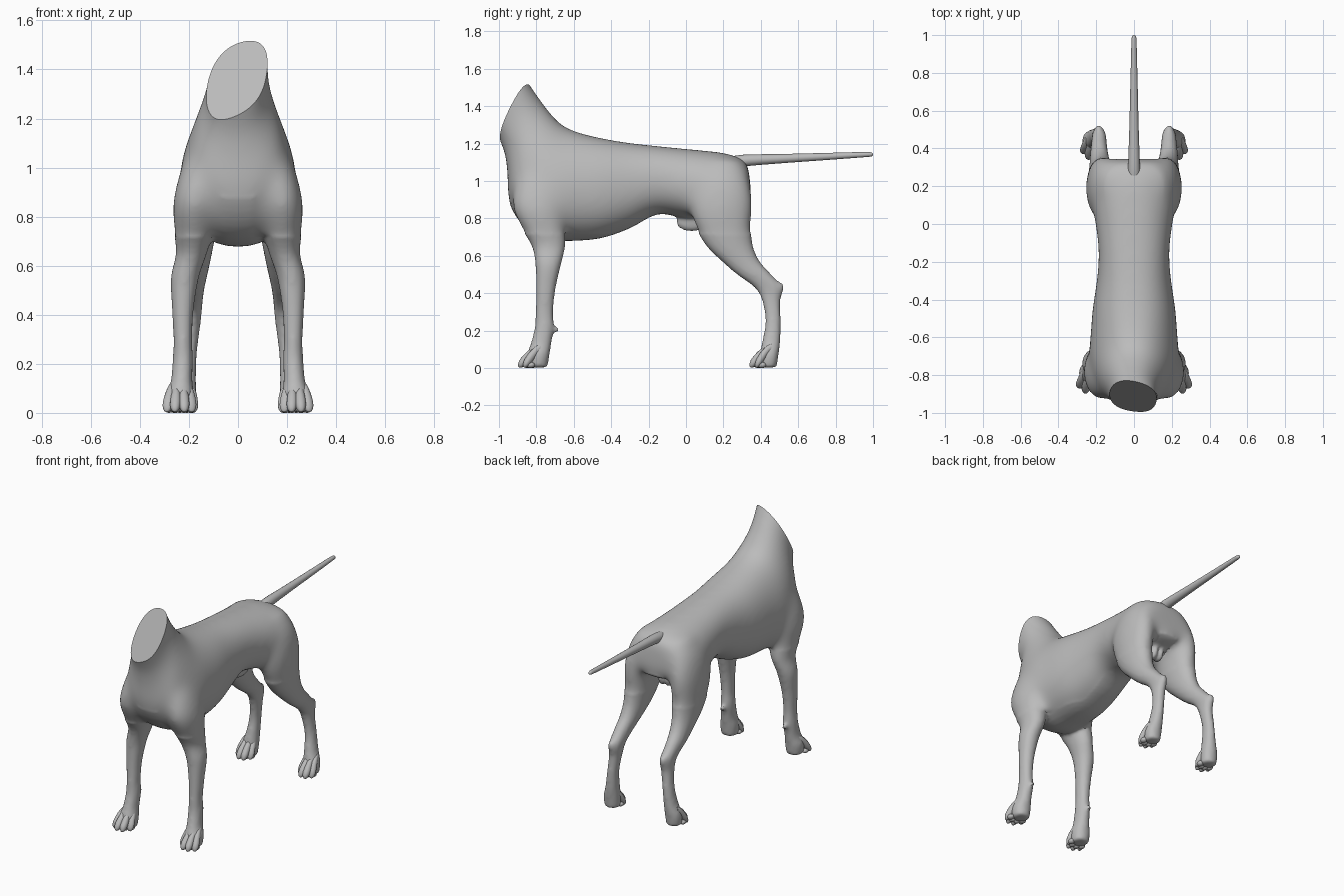
import bpy, bmesh, math
from mathutils import Vector, Matrix

cube = bpy.data.objects.get("Cube")
if cube:
    bpy.data.objects.remove(cube, do_unlink=True)

grey = bpy.data.materials.new("Warm Grey")
grey.use_nodes = True
grey.diffuse_color = (0.5, 0.5, 0.5, 1)
grey.node_tree.nodes["Principled BSDF"].inputs["Base Color"].default_value = (0.5, 0.5, 0.5, 1)


def smooth_rows(rows, steps=4):
    """Catmull-Rom interpolation between rows of section values."""
    out = []
    for i in range(len(rows) - 1):
        p = [rows[max(i - 1, 0)], rows[i], rows[i + 1], rows[min(i + 2, len(rows) - 1)]]
        for k in range(steps):
            t = k / steps
            out.append([0.5 * (2 * b + (c - a) * t + (2 * a - 5 * b + 4 * c - d) * t * t
                               + (3 * b - a - 3 * c + d) * t ** 3) for a, b, c, d in zip(*p)])
    return out + [list(rows[-1])]


def loft(bm, sections, n=24):
    """Skin sections given as (centre, side vector, up vector, squareness, top narrowing)."""
    rings = []
    for c, u, v, e, egg in sections:
        ring = []
        for i in range(n):
            a = 2 * math.pi * i / n
            ca, sa = math.cos(a), math.sin(a)
            ring.append(bm.verts.new(c + u * math.copysign(abs(ca) ** (2 / e), ca) * (1 - egg * sa)
                                     + v * math.copysign(abs(sa) ** (2 / e), sa)))
        rings.append(ring)
    for r, q in zip(rings, rings[1:]):
        for i in range(n):
            bm.faces.new((r[i], r[(i + 1) % n], q[(i + 1) % n], q[i]))
    bm.faces.new(rings[0][::-1])
    bm.faces.new(rings[-1])


def blob(bm, centre, size):
    bmesh.ops.create_uvsphere(bm, u_segments=20, v_segments=12, radius=1,
                              matrix=Matrix.Translation(centre) @ Matrix.Diagonal((*size, 1)))


def make_object(name, bm, angle=40):
    bmesh.ops.recalc_face_normals(bm, faces=bm.faces)
    me = bpy.data.meshes.new(name)
    bm.to_mesh(me)
    bm.free()
    me.materials.append(grey)
    ob = bpy.data.objects.new(name, me)
    bpy.context.collection.objects.link(ob)
    bpy.ops.object.select_all(action='DESELECT')
    ob.select_set(True)
    bpy.context.view_layer.objects.active = ob
    bpy.ops.object.shade_smooth_by_angle(angle=math.radians(angle))
    return ob


# Torso and neck: top y, top z, bottom y, bottom z, half width, sideways lean, squareness, top narrowing
TORSO = [
    (.335, 1.07, .35, .92, .12, 0, 2.3, 0), (.315, 1.11, .33, .865, .172, 0, 2.3, .05),
    (.22, 1.148, .22, .835, .212, 0, 2.2, .08), (.10, 1.163, .10, .81, .218, 0, 2.2, .08),
    (0, 1.173, 0, .80, .205, 0, 2.2, .05), (-.15, 1.188, -.15, .822, .188, 0, 2.2, 0),
    (-.30, 1.205, -.30, .747, .198, 0, 2.2, 0), (-.45, 1.23, -.45, .695, .22, 0, 2.2, .03),
    (-.58, 1.263, -.60, .68, .23, 0, 2.1, .08), (-.66, 1.30, -.74, .685, .235, 0, 2.1, .18),
    (-.72, 1.36, -.865, .755, .212, 0, 2.2, .24), (-.772, 1.43, -.945, .885, .172, 0, 2.2, .2),
    (-.815, 1.49, -.955, 1.03, .138, .005, 2.3, .1), (-.865, 1.562, -.968, 1.14, .122, .012, 2.6, 0),
    (-.925, 1.65, -1.015, 1.26, .12, .02, 2.9, 0), (-.99, 1.745, -1.08, 1.42, .118, .02, 2.9, 0)]

# Legs: z, x, y, half width, half depth
FRONT_LEG = [
    (1.15, .09, -.79, .06, .07), (1.05, .125, -.787, .085, .11), (.95, .156, -.786, .091, .137),
    (.85, .176, -.786, .091, .143),
    (.75, .18, -.765, .082, .117), (.65, .19, -.735, .063, .089), (.55, .217, -.737, .057, .068),
    (.42, .225, -.75, .044, .052), (.30, .225, -.757, .038, .047), (.22, .225, -.757, .041, .051),
    (.13, .23, -.775, .044, .055), (.07, .235, -.79, .057, .06), (.003, .235, -.79, .05, .05)]
HIND_LEG = [
    (1.12, .10, .20, .06, .09), (1.03, .135, .19, .085, .14), (.94, .158, .19, .088, .163),
    (.85, .167, .19, .088, .17),
    (.75, .17, .20, .082, .149), (.65, .175, .235, .069, .124), (.57, .18, .293, .057, .101),
    (.50, .185, .365, .047, .092), (.43, .185, .442, .039, .075), (.36, .188, .456, .035, .049),
    (.25, .20, .466, .033, .041), (.15, .21, .457, .039, .048), (.07, .222, .445, .052, .05),
    (.003, .222, .44, .046, .045)]

bm = bmesh.new()
sections = []
for ty, tz, by, bz, w, lean, e, egg in smooth_rows(TORSO):
    top, bottom = Vector((lean, ty, tz)), Vector((-lean, by, bz))
    sections.append(((top + bottom) / 2, Vector((w, 0, 0)), (top - bottom) / 2, e, egg))
loft(bm, sections, 40)

for side in (1, -1):
    for leg in (FRONT_LEG, HIND_LEG):
        loft(bm, [(Vector((side * x, y, z)), Vector((rx, 0, 0)), Vector((0, ry, 0)), 2.1, 0)
                  for z, x, y, rx, ry in smooth_rows(leg)])
    blob(bm, (side * .225, -.702, .205), (.017, .024, .018))   # wrist pad
    blob(bm, (side * .187, .502, .43), (.022, .022, .03))      # hock point
    blob(bm, (side * .022, .20, .81), (.026, .045, .05))       # rear lobes
blob(bm, (0, .03, .783), (.03, .085, .054))                    # belly sheath

# Fuse the masses into one smooth skin
raw = make_object("body_base", bm)
remesh = raw.modifiers.new("Fuse", 'REMESH')
remesh.mode = 'VOXEL'
remesh.voxel_size = 0.011
relax = raw.modifiers.new("Relax", 'SMOOTH')
relax.factor = 0.5
relax.iterations = 8
bpy.context.view_layer.update()
fused = raw.evaluated_get(bpy.context.evaluated_depsgraph_get()).to_mesh()
bm = bmesh.new()
bm.from_mesh(fused)
bpy.data.objects.remove(raw, do_unlink=True)

# Blend shoulders and haunches into the trunk
trunk = [v for v in bm.verts if v.co.z > .88 or (v.co.z > .72 and abs(v.co.x) > .07)]
for _ in range(50):
    bmesh.ops.smooth_vert(bm, verts=trunk, factor=.5, use_axis_x=True, use_axis_y=True, use_axis_z=True)

# Flat slanted cut across the neck
cut = bmesh.ops.bisect_plane(bm, geom=bm.verts[:] + bm.edges[:] + bm.faces[:], dist=1e-5,
                             plane_co=(0, -.902, 1.38), plane_no=(-.386, -1, .545), clear_outer=True)
rim = [g for g in cut["geom_cut"] if isinstance(g, bmesh.types.BMEdge)]
bmesh.ops.contextual_create(bm, geom=rim)
make_object("body", bm, 35)

# Tail: y, z, radius
TAIL = [(.20, 1.085, .036), (.30, 1.108, .032), (.50, 1.119, .025),
        (.75, 1.131, .019), (.95, 1.141, .014), (.99, 1.142, .011), (1.0, 1.142, .004)]
bm = bmesh.new()
loft(bm, [(Vector((0, y, z)), Vector((r, 0, 0)), Vector((0, 0, r)), 2, 0)
          for y, z, r in smooth_rows(TAIL)], 16)
make_object("tail", bm)

# Toes: knuckled fingers fanning out from each paw; (root x, tip x, tip y)
PAWS = {
    "front": (-.775, [(.205, .187, -.855), (.225, .218, -.893), (.247, .258, -.897), (.265, .292, -.87)]),
    "hind": (.455, [(.195, .18, .375), (.212, .207, .342), (.232, .241, .34), (.25, .268, .37)])}
# Along the toe: fraction, height, half width, half height
TOE = [(0, .11, .012, .02), (.3, .088, .017, .028), (.6, .056, .021, .034),
       (.82, .033, .021, .029), (.95, .022, .014, .019), (1, .016, .005, .007)]
for pair, (root_y, toes) in PAWS.items():
    for side, label in ((1, "left"), (-1, "right")):
        bm = bmesh.new()
        for rx, tx, tip_y in toes:
            root, tip = Vector((side * rx, root_y, 0)), Vector((side * tx, tip_y, 0))
            across = (tip - root).cross(Vector((0, 0, 1))).normalized()
            loft(bm, [(root.lerp(tip, f) + Vector((0, 0, z)), across * w, Vector((0, 0, h)), 2, 0)
                      for f, z, w, h in smooth_rows(TOE, 3)], 14)
            blob(bm, root.lerp(tip, .6) + Vector((0, 0, .016)), (.019, .024, .016))
        make_object(f"{pair}_toes_{label}", bm, 60)
